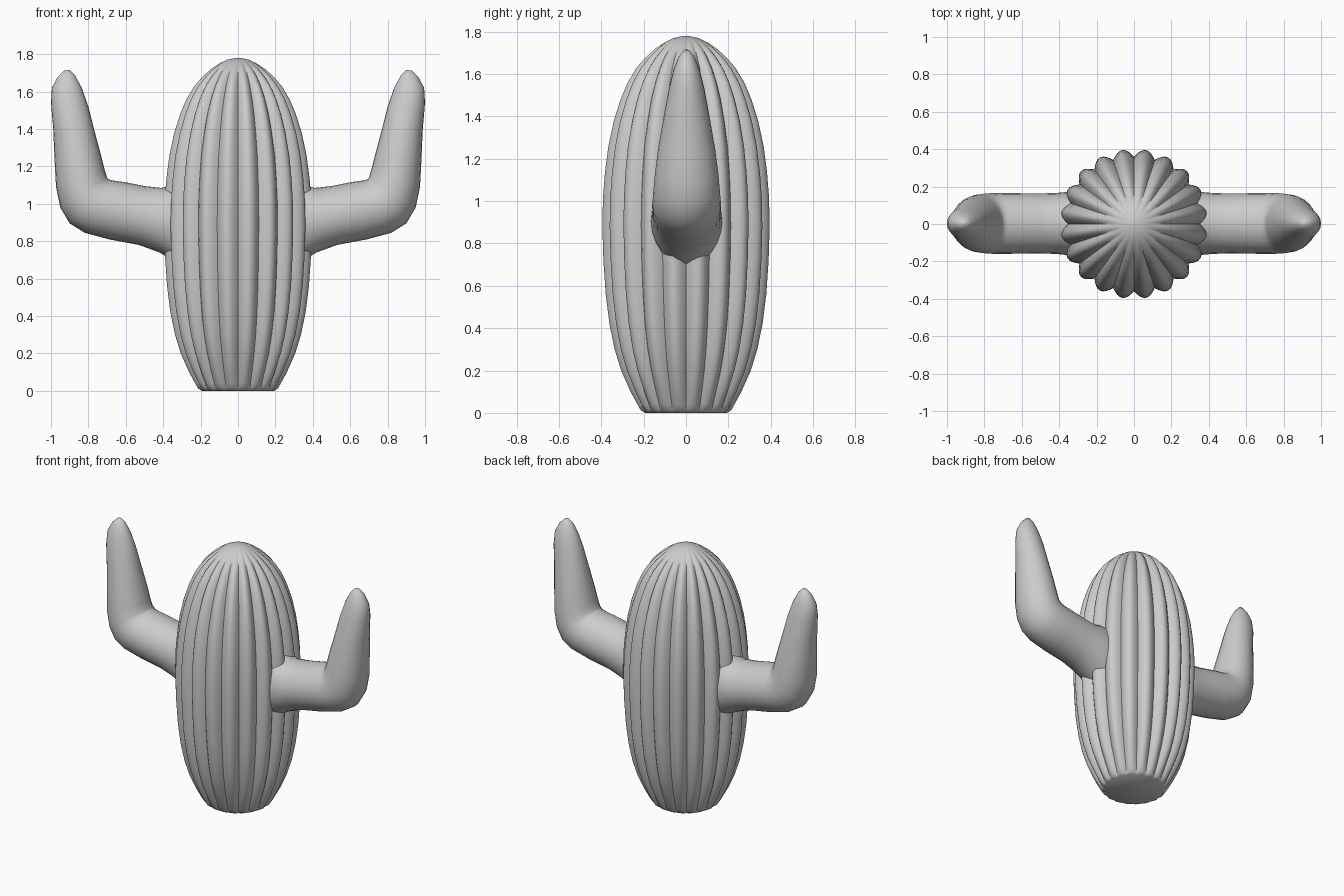
import bpy, bmesh
from math import sin, cos, pi, radians


def loft(name, rings, angle):
    """Skin a list of equal-sized point rings and close both ends."""
    bm = bmesh.new()
    loops = [[bm.verts.new(p) for p in ring] for ring in rings]
    n = len(loops[0])
    for a, b in zip(loops, loops[1:]):
        for i in range(n):
            j = (i + 1) % n
            bm.faces.new((a[i], a[j], b[j], b[i]))
    bm.faces.new(loops[0][::-1])
    bm.faces.new(loops[-1])
    bmesh.ops.recalc_face_normals(bm, faces=bm.faces)
    mesh = bpy.data.meshes.new(name)
    bm.to_mesh(mesh)
    bm.free()
    obj = bpy.data.objects.new(name, mesh)
    bpy.context.collection.objects.link(obj)
    bpy.ops.object.select_all(action='DESELECT')
    obj.select_set(True)
    bpy.context.view_layer.objects.active = obj
    bpy.ops.object.shade_smooth_by_angle(angle=radians(angle))
    return obj


# Ribbed trunk: height, radius, rib depth
RIBS, STEPS = 20, 8
profile = [
    (0.0, 0.195, 0.02), (0.012, 0.215, 0.05), (0.04, 0.232, 0.07),
    (0.10, 0.265, 0.09), (0.20, 0.31, 0.10), (0.30, 0.341, 0.10),
    (0.42, 0.366, 0.10), (0.56, 0.384, 0.10), (0.72, 0.395, 0.10),
    (0.88, 0.40, 0.10), (1.02, 0.397, 0.10), (1.14, 0.387, 0.10),
    (1.26, 0.371, 0.10), (1.38, 0.345, 0.11), (1.48, 0.313, 0.11),
    (1.56, 0.279, 0.12), (1.63, 0.236, 0.12), (1.68, 0.192, 0.11),
    (1.72, 0.147, 0.08), (1.75, 0.102, 0.03), (1.77, 0.06, 0.0),
    (1.78, 0.012, 0.0),
]
rings = []
for z, r, depth in profile:
    ring = []
    for i in range(RIBS * STEPS):
        a = 2 * pi * i / (RIBS * STEPS)
        rr = r * (1 - depth * (1 - abs(sin(a * RIBS / 2))))
        ring.append((rr * cos(a), rr * sin(a), z))
    rings.append(ring)
loft("trunk", rings, 50)

# Bent arm: inner x, z, outer x, z, half thickness in y
sections = [
    (0.30, 1.10, 0.30, 0.68, 0.160), (0.36, 1.10, 0.37, 0.71, 0.168),
    (0.41, 1.085, 0.42, 0.74, 0.163), (0.50, 1.095, 0.53, 0.78, 0.160),
    (0.60, 1.115, 0.69, 0.81, 0.162), (0.67, 1.125, 0.82, 0.845, 0.163),
    (0.69, 1.13, 0.90, 0.895, 0.160), (0.70, 1.14, 0.95, 0.98, 0.156),
    (0.712, 1.18, 0.973, 1.09, 0.149), (0.735, 1.27, 0.98, 1.22, 0.135),
    (0.77, 1.40, 0.988, 1.40, 0.108), (0.80, 1.52, 1.0, 1.54, 0.084),
    (0.835, 1.62, 0.995, 1.62, 0.062), (0.87, 1.685, 0.963, 1.68, 0.037),
    (0.90, 1.715, 0.928, 1.713, 0.012),
]
SIDES = 24
rings = []
for xi, zi, xo, zo, hy in sections:
    ring = []
    for i in range(SIDES):
        a = 2 * pi * i / SIDES
        t = (1 + cos(a)) / 2
        ring.append((xi + (xo - xi) * t, 0.003 + hy * sin(a), zi + (zo - zi) * t))
    rings.append(ring)
arm = loft("arms", rings, 60)
arm.modifiers.new("mirror_x", 'MIRROR').use_axis = (True, False, False)
